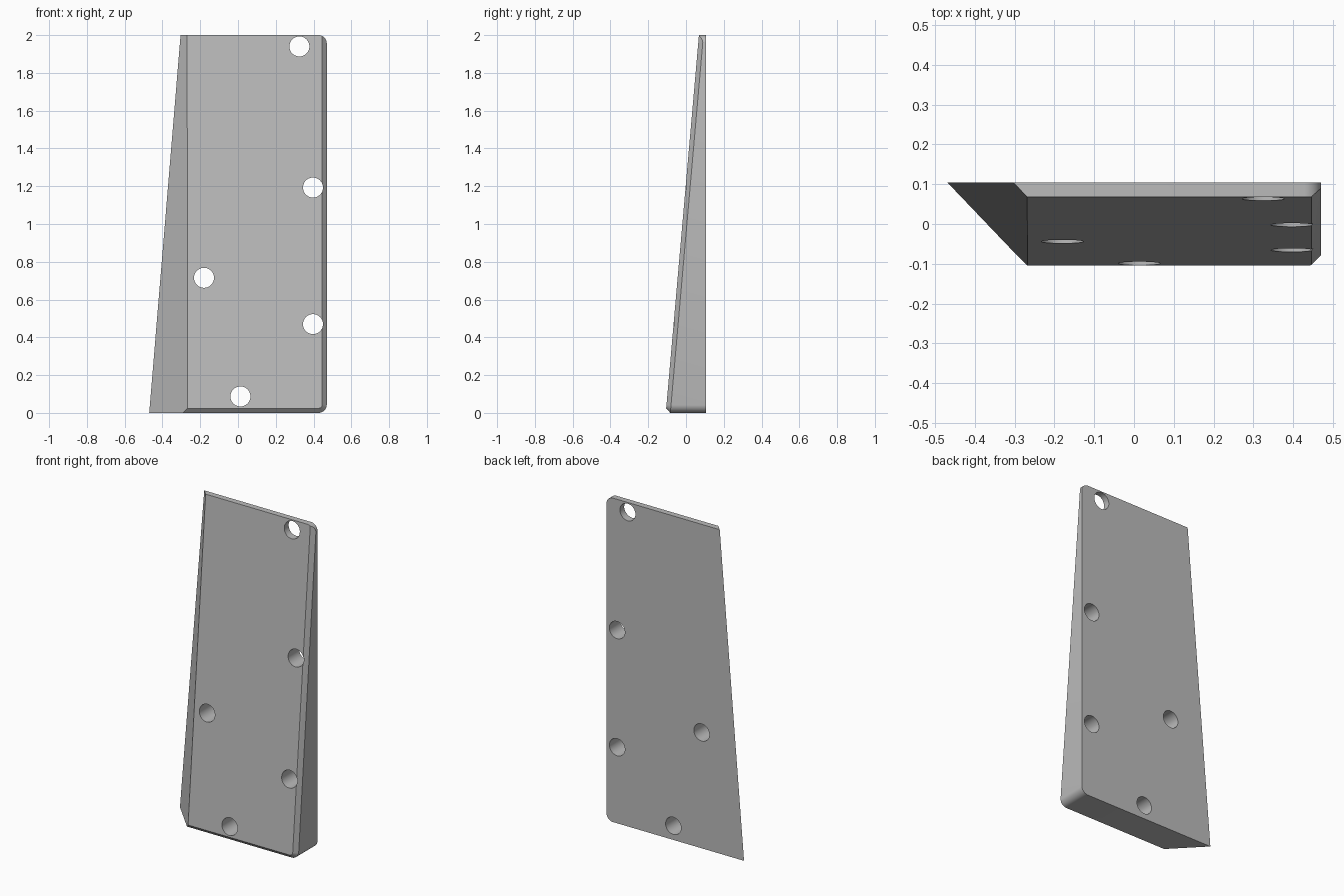
import bpy, bmesh, math
from mathutils import Vector, Matrix

if "Cube" in bpy.data.objects:
    bpy.data.objects.remove(bpy.data.objects["Cube"])

S = 0.0877            # lean of the front face (about 5 degrees)
Y0 = -0.107           # front face y at z = 0
BACK = 0.105
R = 0.045             # rounded corner radius
C = 0.024             # chamfer size
FRONT = Vector((0, -1, S))

# grey material
grey = bpy.data.materials.new("grey")
grey.diffuse_color = (0.5, 0.5, 0.5, 1)
grey.use_nodes = True
grey.node_tree.nodes["Principled BSDF"].inputs["Base Color"].default_value = grey.diffuse_color

# block to be trimmed by planes
bm = bmesh.new()
bmesh.ops.create_cube(bm, size=1, matrix=Matrix.Translation((0, 0, 1))
                      @ Matrix.Diagonal((0.94, 2 * BACK + 0.02, 2, 1)))
bmesh.ops.translate(bm, verts=bm.verts, vec=(0, -0.01, 0))


def trim(point, normal):
    """Cut off everything on the normal side and cap the opening."""
    geom = bm.verts[:] + bm.edges[:] + bm.faces[:]
    bmesh.ops.bisect_plane(bm, geom=geom, dist=1e-6, plane_co=point,
                           plane_no=Vector(normal).normalized(), clear_outer=True)
    rim = [e for e in bm.edges if e.is_boundary]
    if rim:
        bmesh.ops.holes_fill(bm, edges=rim, sides=0)


# leaning front face and slanted left side
trim((0, Y0, 0), FRONT)
trim((-0.47, BACK, 0), (-1, -0.955, 0.083))

# rounded right corners
STEPS = 10
for i in range(1, STEPS):
    a = math.pi / 2 * i / STEPS
    for side, cz in ((1, 2 - R), (-1, R)):
        n = Vector((math.cos(a), 0, side * math.sin(a)))
        trim(Vector((0.47 - R, 0, cz)) + n * R, n)

# front chamfer along the right side, round the lower corner and along the bottom
for i in range(STEPS + 1):
    a = -math.pi / 2 * i / STEPS
    n = Vector((math.cos(a), 0, math.sin(a)))
    p = Vector((0.47 - R, 0, R)) + n * R
    p.y = Y0 + S * p.z + C
    trim(p, n + FRONT)

bmesh.ops.recalc_face_normals(bm, faces=bm.faces)
mesh = bpy.data.meshes.new("wedge_plate")
bm.to_mesh(mesh)
bm.free()
mesh.materials.append(grey)
plate = bpy.data.objects.new("wedge_plate", mesh)
bpy.context.collection.objects.link(plate)

# screw holes through the plate
hb = bmesh.new()
for x, z in ((0.325, 1.94), (0.397, 1.193), (-0.18, 0.715), (0.397, 0.47), (0.013, 0.087)):
    bmesh.ops.create_cone(hb, cap_ends=True, segments=40, radius1=0.053, radius2=0.053,
                          depth=0.6, matrix=Matrix.Translation((x, 0, z))
                          @ Matrix.Rotation(math.pi / 2, 4, 'X'))
hm = bpy.data.meshes.new("hole_cutter")
hb.to_mesh(hm)
hb.free()
hm.materials.append(grey)
cutter = bpy.data.objects.new("hole_cutter", hm)
bpy.context.collection.objects.link(cutter)
cutter.hide_render = True

mod = plate.modifiers.new("holes", 'BOOLEAN')
mod.operation = 'DIFFERENCE'
mod.solver = 'EXACT'
mod.object = cutter
bpy.context.view_layer.objects.active = plate
plate.select_set(True)
bpy.ops.object.modifier_apply(modifier=mod.name)
bpy.data.objects.remove(cutter)
bpy.ops.object.shade_smooth_by_angle(angle=math.radians(25))
